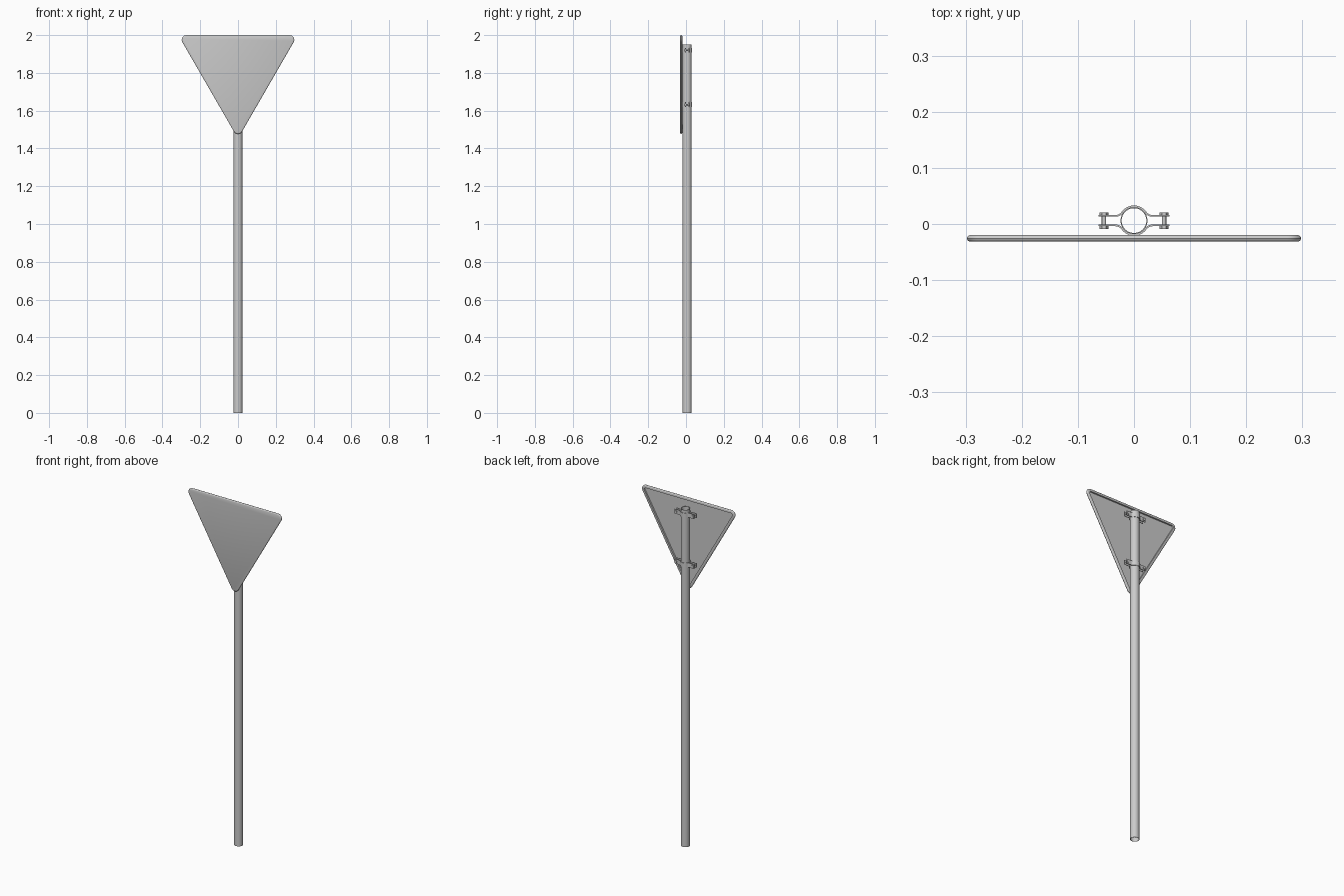
import bpy, bmesh, math
from math import sin, cos, pi, radians

if "Cube" in bpy.data.objects:
    bpy.data.objects.remove(bpy.data.objects["Cube"])

POLE_Y = 0.006      # axis of the pole
POLE_R = 0.024


def finish(name, bm, angle=35):
    bmesh.ops.recalc_face_normals(bm, faces=bm.faces[:])
    me = bpy.data.meshes.new(name)
    bm.to_mesh(me)
    bm.free()
    ob = bpy.data.objects.new(name, me)
    bpy.context.collection.objects.link(ob)
    bpy.ops.object.select_all(action='DESELECT')
    ob.select_set(True)
    bpy.context.view_layer.objects.active = ob
    bpy.ops.object.shade_smooth_by_angle(angle=radians(angle))
    return ob


def bridge(bm, a, b):
    n = len(a)
    for i in range(n):
        j = (i + 1) % n
        bm.faces.new((a[i], a[j], b[j], b[i]))


# Pole: open tube
def make_pole():
    bm = bmesh.new()
    n = 48
    rings = []
    for r, z in ((POLE_R, 0), (POLE_R, 1.95), (POLE_R - 0.002, 1.95), (POLE_R - 0.002, 0)):
        rings.append([bm.verts.new((r * cos(2 * pi * i / n), POLE_Y + r * sin(2 * pi * i / n), z))
                      for i in range(n)])
    for k in range(4):
        bridge(bm, rings[k], rings[(k + 1) % 4])
    finish("pole", bm)


# Sign panel: rounded triangle with a rolled rim turned to the back
def make_panel():
    side, rad, seg = 0.546, 0.025, 10
    zt = 2.0 - rad
    corners = [(side / 2, zt, -30), (-side / 2, zt, 90), (0, zt - side * math.sqrt(3) / 2, 210)]
    profile = [(0.006, -0.0315), (0.003, -0.0305), (0.001, -0.0285), (0, -0.0255),
               (0.001, -0.0225), (0.003, -0.0205), (0.006, -0.0195), (0.016, -0.0195),
               (0.016, -0.0285)]
    bm = bmesh.new()
    rings = []
    for inset, y in profile:
        ring = []
        for cx, cz, a0 in corners:
            for i in range(seg + 1):
                a = radians(a0 + 120 * i / seg)
                ring.append(bm.verts.new((cx + (rad - inset) * cos(a), y, cz + (rad - inset) * sin(a))))
        rings.append(ring)
    for a, b in zip(rings, rings[1:]):
        bridge(bm, a, b)
    bm.faces.new(rings[0])
    bm.faces.new(rings[-1])
    finish("sign_panel", bm)


# Half clamp: strap bent round the pole with a flat ear on each side
def make_strap(name, z, flip):
    r, h, R, t, height = 0.0255, 0.0085, 0.015, 0.0015, 0.026
    xc = math.sqrt((r + R) ** 2 - (h + R) ** 2)
    a = math.atan2(h + R, xc)
    half = []
    for i in range(11):
        q = pi / 2 + (a - pi / 2) * i / 10
        half.append((r * cos(q), r * sin(q), cos(q), sin(q)))
    for i in range(1, 9):
        q = a + (pi / 2 - a) * i / 8
        half.append((xc - R * cos(q), h + R - R * sin(q), cos(q), sin(q)))
    half.append((0.063, h, 0, 1))
    path = [(-x, y, -nx, ny) for x, y, nx, ny in half[:0:-1]] + half
    bm = bmesh.new()
    rings = []
    for x, y, nx, ny in path:
        rings.append([bm.verts.new((x + s * t * nx, POLE_Y + flip * (y + s * t * ny), z + dz * height / 2))
                      for s, dz in ((-1, -1), (1, -1), (1, 1), (-1, 1))])
    for p, q in zip(rings, rings[1:]):
        bridge(bm, p, q)
    bm.faces.new(rings[0])
    bm.faces.new(rings[-1])
    finish(name, bm)


# Bolt: round shank with a hexagon head and nut
def make_bolt(name, x, z):
    bm = bmesh.new()
    for r, y0, y1, n in ((0.004, -0.009, 0.009, 20), (0.0078, 0.010, 0.0145, 6),
                         (0.0078, -0.0145, -0.010, 6)):
        rings = [[bm.verts.new((x + r * cos(2 * pi * i / n), POLE_Y + y, z + r * sin(2 * pi * i / n)))
                  for i in range(n)] for y in (y0, y1)]
        bridge(bm, *rings)
        for ring in rings:
            bm.faces.new(ring)
    finish(name, bm)


make_pole()
make_panel()
for level, z in (("upper", 1.92), ("lower", 1.632)):
    make_strap(level + "_clamp_back", z, 1)
    make_strap(level + "_clamp_front", z, -1)
    for side, x in (("left", -0.0535), ("right", 0.0535)):
        make_bolt(level + "_bolt_" + side, x, z)
